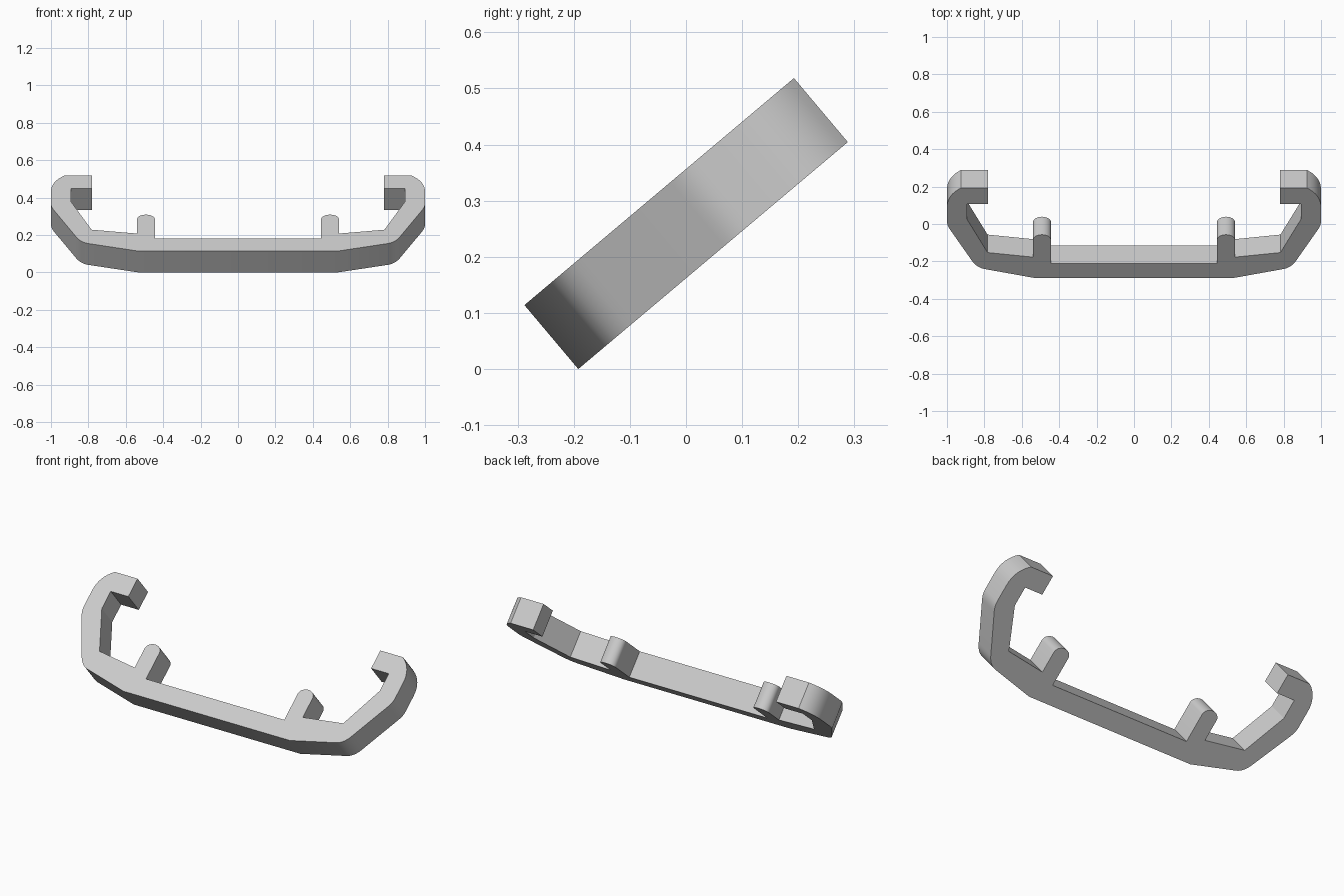
import bpy, bmesh, math
from mathutils import Matrix, Vector

if "Cube" in bpy.data.objects:
    bpy.data.objects.remove(bpy.data.objects["Cube"], do_unlink=True)

THICK = 0.149
TILT = math.radians(40.1)


def bend(a, c, b, n=8):
    """Rounded corner from a to b, pulled towards c."""
    a, c, b = Vector(a), Vector(c), Vector(b)
    return [a * (1 - t) ** 2 + c * 2 * t * (1 - t) + b * t * t
            for t in (i / n for i in range(n + 1))]


def peg_cap(left, right, base, rise, n=12):
    """Rounded end of a peg, from its outer to its inner side."""
    mid, half = (left + right) / 2, (right - left) / 2
    return [Vector((mid + half * math.cos(math.pi * i / n),
                    base + rise * math.sin(math.pi * i / n))) for i in range(n + 1)]


# Half outline: outer edge, hook, inner edge, peg, rail
half = [Vector((0.535, 0))]
half += bend((0.80, 0.062), (0.845, 0.073), (0.872, 0.13))
half += bend((0.985, 0.34), (1, 0.368), (1, 0.395), 4)
half += bend((1, 0.49), (1, 0.58), (0.925, 0.628))
half += [Vector(p) for p in ((0.78, 0.628), (0.78, 0.517), (0.893, 0.517),
                             (0.893, 0.41), (0.783, 0.177), (0.54, 0.145))]
half += peg_cap(0.444, 0.54, 0.264, 0.038)
half.append(Vector((0.444, 0.102)))
outline = half + [Vector((-p.x, p.y)) for p in reversed(half)]

# Extrude the outline into a solid bracket
bm = bmesh.new()
face = bm.faces.new([bm.verts.new((p.x, p.y, 0)) for p in outline])
top = bmesh.ops.extrude_face_region(bm, geom=[face])["geom"]
bmesh.ops.translate(bm, vec=(0, 0, THICK),
                    verts=[v for v in top if isinstance(v, bmesh.types.BMVert)])
bmesh.ops.recalc_face_normals(bm, faces=bm.faces)

# Lean it back so its lower edge rests on the ground
bm.transform(Matrix.Translation((0, -0.192, 0)) @ Matrix.Rotation(TILT, 4, "X"))
mesh = bpy.data.meshes.new("hooked_bracket")
bm.to_mesh(mesh)
bm.free()

# Plain grey material
grey = bpy.data.materials.new("light grey")
grey.use_nodes = True
colour = (0.6, 0.6, 0.6, 1)
grey.diffuse_color = colour
grey.node_tree.nodes["Principled BSDF"].inputs["Base Color"].default_value = colour
mesh.materials.append(grey)

bracket = bpy.data.objects.new("hooked_bracket", mesh)
bpy.context.collection.objects.link(bracket)
bpy.ops.object.select_all(action="DESELECT")
bracket.select_set(True)
bpy.context.view_layer.objects.active = bracket
bpy.ops.object.shade_smooth_by_angle(angle=math.radians(25))
